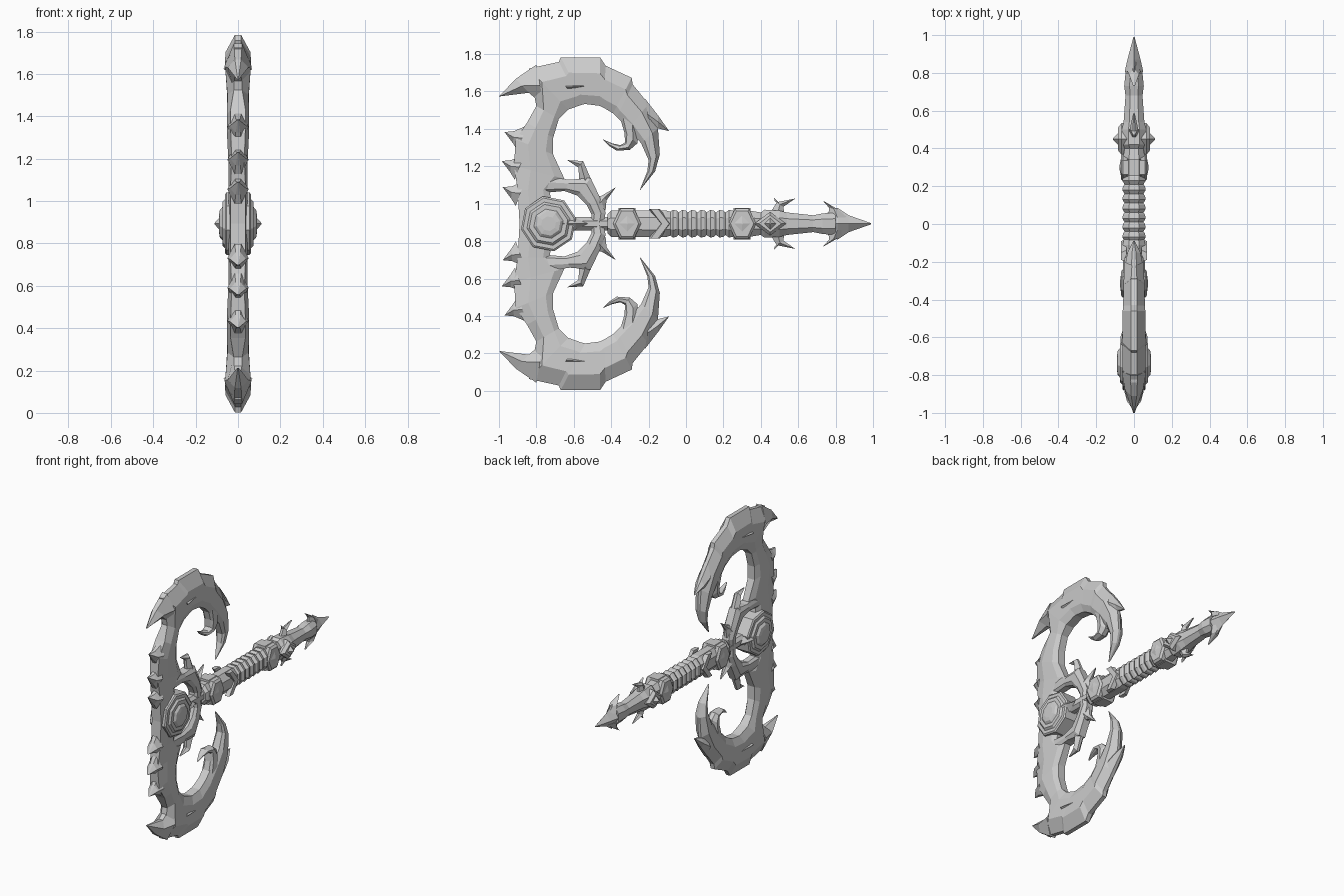
import bpy, bmesh, math

if "Cube" in bpy.data.objects:
    bpy.data.objects.remove(bpy.data.objects["Cube"])

MID = 0.893  # height of the weapon's line of symmetry
steel = bpy.data.materials.new("grey_steel")
steel.use_nodes = True
GREY = (0.6, 0.6, 0.6, 1)
steel.diffuse_color = GREY
steel.node_tree.nodes["Principled BSDF"].inputs["Base Color"].default_value = GREY


def loft(name, rings):
    """Skin a list of closed rings and cap both ends."""
    bm = bmesh.new()
    rows = [[bm.verts.new((x, y, z + MID)) for x, y, z in ring] for ring in rings]
    n = len(rows[0])
    for a, b in zip(rows, rows[1:]):
        for i in range(n):
            bm.faces.new((a[i], a[(i + 1) % n], b[(i + 1) % n], b[i]))
    bm.faces.new(rows[0])
    bm.faces.new(rows[-1])
    bmesh.ops.remove_doubles(bm, verts=bm.verts, dist=0.0005)
    bmesh.ops.recalc_face_normals(bm, faces=bm.faces)
    mesh = bpy.data.meshes.new(name)
    bm.to_mesh(mesh)
    bm.free()
    mesh.materials.append(steel)
    obj = bpy.data.objects.new(name, mesh)
    bpy.context.collection.objects.link(obj)
    return obj


def band(name, stations, side=1):
    """Bevelled blade; station = outer y, z, inner y, z, half thickness, rim."""
    rings = []
    for oy, oz, iy, iz, w, rim in stations:
        half = []
        for t, x in ((0, rim), (0.33, w), (0.8, w * 0.88), (1, w * 0.5)):
            half.append((x, oy + (iy - oy) * t, side * (oz + (iz - oz) * t)))
        rings.append(half + [(-x, y, z) for x, y, z in reversed(half)])
    return loft(name, rings)


def spike(name, a, b, tip, w, side=1, bend=None):
    """Claw with a ridged base between a and b, running to a point."""
    def ring(p, q, x):
        m = ((p[0] + q[0]) / 2, (p[1] + q[1]) / 2)
        return [(0.3 * x, p[0], side * p[1]), (x, m[0], side * m[1]),
                (0.3 * x, q[0], side * q[1]), (-0.3 * x, q[0], side * q[1]),
                (-x, m[0], side * m[1]), (-0.3 * x, p[0], side * p[1])]
    rings = [ring(a, b, w)]
    if bend:
        rings.append(ring(bend[0], bend[1], w * 0.75))
    rings.append(ring(tip, tip, 0.004))
    return loft(name, rings)


def shaft(name, stations):
    """Eight-sided bar along y; station = y, half width, half height."""
    return loft(name, [[(x * rx, y, z * rz) for x, z in
                        ((1, .45), (.45, 1), (-.45, 1), (-1, .45),
                         (-1, -.45), (-.45, -1), (.45, -1), (1, -.45))]
                       for y, rx, rz in stations])


def stack(name, y, sides, layers, stretch=1, turn=0.0):
    """Plates layered along x, mirrored on both faces; layer = x, radius."""
    full = [(-x, r) for x, r in reversed(layers)] + layers
    angles = [turn + math.tau * i / sides for i in range(sides)]
    return loft(name, [[(x, y + r * math.cos(a), r * stretch * math.sin(a))
                        for a in angles] for x, r in full])


# Crescent: spine, crown and tail in one sweep
CRESCENT = [
    (-.89, 0, -.70, 0, .045, .035), (-.90, .18, -.73, .18, .045, .035),
    (-.92, .31, -.65, .24, .045, .03), (-.91, .45, -.71, .37, .052, .035),
    (-.85, .54, -.71, .46, .052, .035), (-.80, .63, -.68, .56, .05, .02),
    (-.84, .83, -.63, .61, .062, .015), (-.68, .865, -.56, .635, .06, .015),
    (-.67, .89, -.54, .64, .06, .015), (-.46, .89, -.46, .63, .06, .015),
    (-.43, .845, -.44, .62, .058, .015), (-.29, .78, -.39, .59, .055, .015),
    (-.285, .745, -.37, .57, .055, .015), (-.20, .64, -.31, .51, .052, .01),
    (-.15, .51, -.24, .43, .05, .01), (-.14, .37, -.20, .34, .04, .008),
    (-.165, .28, -.207, .28, .03, .006), (-.245, .18, -.247, .18, .004, .003)]
# Inner curl at the end of the crown
CURL = [(-.25, .50, -.36, .59, .045, .02), (-.26, .43, -.33, .49, .04, .015),
        (-.30, .395, -.325, .435, .035, .015), (-.37, .39, -.35, .42, .03, .01),
        (-.41, .415, -.395, .43, .018, .008), (-.445, .45, -.444, .451, .004, .003)]
# Guard ring around the hub
GUARD = [(-.74, .25, -.76, .165, .04, .03), (-.62, .235, -.65, .175, .04, .03),
         (-.51, .245, -.58, .15, .045, .025), (-.46, .14, -.53, .10, .045, .025),
         (-.43, .06, -.505, .05, .04, .025), (-.44, 0, -.51, 0, .035, .025)]

for side, label in ((1, "upper"), (-1, "lower")):
    band(label + "_crescent_blade", CRESCENT, side)
    band(label + "_curl", CURL, side)
    band(label + "_guard_ring", GUARD, side)
    spike(label + "_front_horn", (-.80, .85), (-.76, .63), (-1, .68), .065, side,
          ((-.91, .775), (-.84, .70)))
    spike(label + "_back_horn", (-.22, .67), (-.19, .50), (-.09, .495), .045, side,
          ((-.15, .58), (-.15, .51)))
    spike(label + "_guard_claw", (-.50, .22), (-.57, .22), (-.635, .34), .035, side,
          ((-.55, .335), (-.575, .30)))
    spike(label + "_guard_barb", (-.50, .14), (-.43, .07), (-.375, .195), .035, side,
          ((-.45, .15), (-.425, .125)))
    # Saw teeth on the front of the spine
    for i, (y, z) in enumerate(((-.97, .49), (-.985, .335), (-.98, .195))):
        spike(f"{label}_spine_tooth_{i + 1}", (y + .12, z + .035), (y + .07, z - .10),
              (y, z), .05, side, ((y + .05, z + .005), (y + .045, z - .06)))
    # Raised ridge following the crown
    spike(label + "_crown_ridge", (-.66, .76), (-.62, .70), (-.36, .67), .069, side,
          ((-.50, .77), (-.49, .71)))
    spike(label + "_pommel_fin", (.44, .04), (.53, .04), (.585, .135), .03, side,
          ((.485, .115), (.52, .09)))
    spike(label + "_pommel_fin_tip", (.475, .12), (.52, .09), (.47, .14), .018, side)

# Hub: stepped octagons with a domed boss and a pointer
stack("hub_plate", -.735, 8, [(.055, .15), (.062, .14)], 1, .2)
stack("hub_step", -.735, 8, [(.062, .118), (.074, .105)], 1, .2)
stack("hub_boss", -.735, 8, [(.074, .08), (.086, .065), (.09, .04)], 1, .2)
for face, label in ((1, "left"), (-1, "right")):
    loft(label + "_hub_pointer", [
        [(face * .03, -.66, -.08), (face * .03, -.66, .08), (face * .075, -.66, 0)],
        [(face * .03, -.59, -.03), (face * .03, -.59, .03), (face * .07, -.59, 0)],
        [(face * .045, -.525, 0)] * 3])

# Handle: thin neck, ribbed grip and pommel shaft
shaft("neck", [(-.62, .035, .035), (-.40, .035, .035)])
shaft("grip_head", [(-.42, .045, .05), (-.40, .055, .07), (-.20, .058, .072),
                    (-.11, .06, .072), (-.07, .052, .06)])
ribs = []
for i in range(7):
    y = -.09 + i * .05
    ribs += [(y, .05, .06), (y + .02, .062, .074), (y + .04, .058, .07)]
shaft("ribbed_grip", ribs + [(.27, .05, .06)])
shaft("pommel_shaft", [(.25, .055, .065), (.34, .06, .07), (.40, .05, .06),
                       (.42, .062, .075), (.50, .065, .07), (.54, .055, .06),
                       (.68, .045, .045), (.73, .052, .055), (.80, .045, .06)])

# Collars with diamond studs
for i, (y, depth, peak) in enumerate(((-.315, .07, .075), (.30, .07, .078),
                                      (.45, .075, .11))):
    if i < 2:
        stack(f"collar_{i + 1}", y, 6, [(depth - .012, .075), (depth, .062)], 1.25)
        shaft(f"collar_band_{i + 1}", [(y - .045, .06, .085), (y + .045, .06, .085)])
    else:
        stack("stud_seat", y, 4, [(.065, .085), (.085, .06)], .75)
    stack(f"diamond_stud_{i + 1}", y, 4, [(depth, .042), (peak, .004)], 1)

# Chevron plates on the grip
for face, label in ((1, "left"), (-1, "right")):
    for side, part in ((1, "upper"), (-1, "lower")):
        loft(f"{label}_{part}_chevron", [
            [(face * x, y + shift, side * z) for x, y in
             ((.04, -.05), (.068, -.04), (.068, 0), (.04, .01))]
            for z, shift in ((0, -.09), (.08, -.15))])

# Arrow-shaped pommel tip with swept barbs
loft("pommel_point", [[(w, y, 0), (0, y, h), (-w, y, 0), (0, y, -h)]
                      for y, w, h in ((.74, .03, .05), (.81, .048, .085),
                                      (.87, .035, .045), (.99, .003, .003))])
for side, label in ((1, "upper"), (-1, "lower")):
    spike(label + "_pommel_barb", (.76, .03), (.86, .035), (.73, .125), .035, side,
          ((.765, .085), (.815, .075)))
